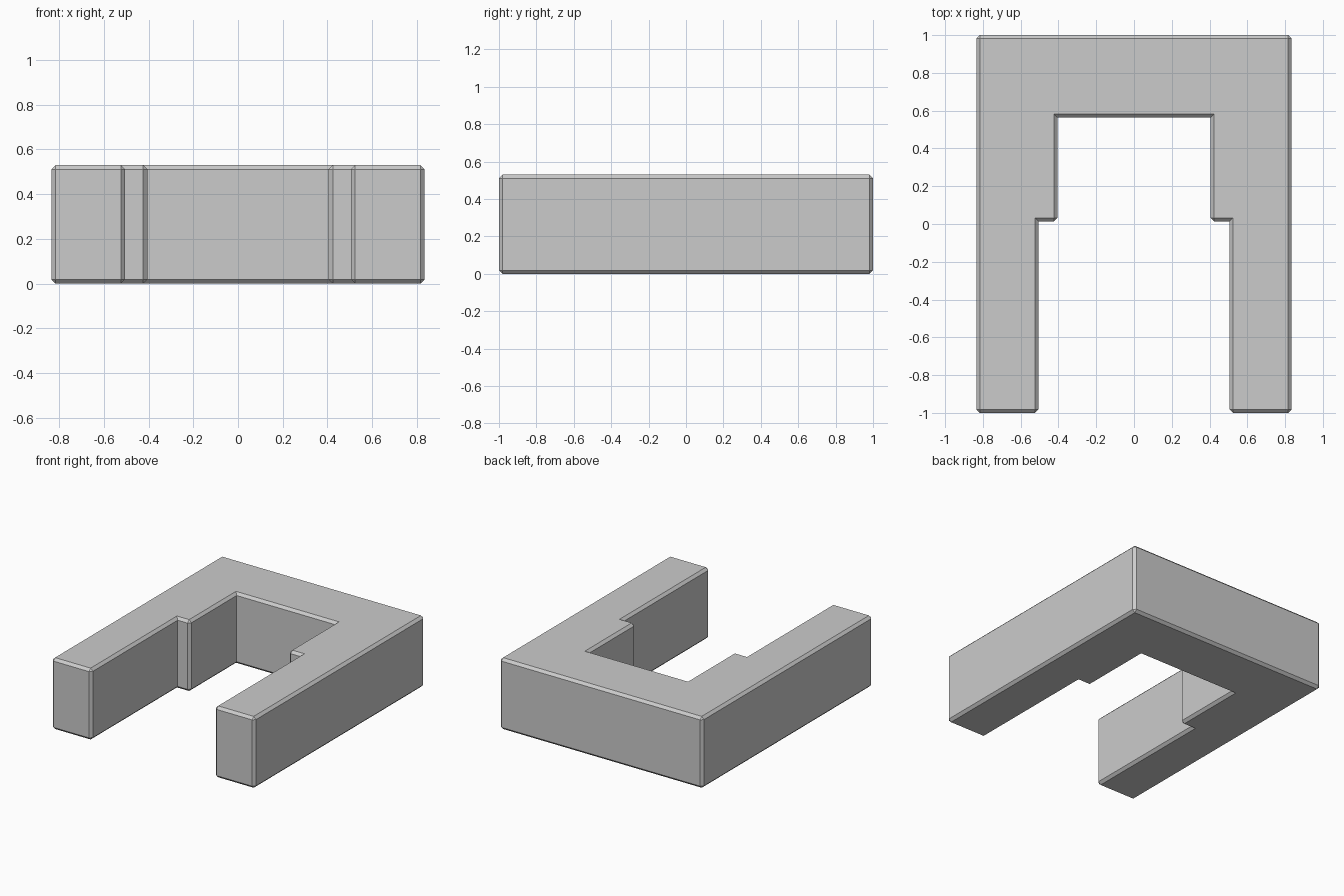
import bpy
import bmesh

if "Cube" in bpy.data.objects:
    bpy.data.objects.remove(bpy.data.objects["Cube"], do_unlink=True)

HEIGHT = 0.53
BEVEL = 0.019

# Plain grey material
grey = bpy.data.materials.new("plain_grey")
grey.use_nodes = True
colour = (0.6, 0.6, 0.6, 1)
grey.diffuse_color = colour
grey.node_tree.nodes["Principled BSDF"].inputs["Base Color"].default_value = colour

# Half of the plan outline, from the back around to the inside, then mirrored
half = [(0.835, 1), (0.835, -1), (0.505, -1), (0.505, 0.013), (0.405, 0.013), (0.405, 0.563)]
outline = half + [(-x, y) for x, y in reversed(half)]

# Extrude the stepped U-shaped plan upward
bm = bmesh.new()
base = bm.faces.new([bm.verts.new((x, y, 0)) for x, y in outline])
extruded = bmesh.ops.extrude_face_region(bm, geom=[base], use_keep_orig=True)
top_verts = [g for g in extruded["geom"] if isinstance(g, bmesh.types.BMVert)]
bmesh.ops.translate(bm, verts=top_verts, vec=(0, 0, HEIGHT))
bmesh.ops.recalc_face_normals(bm, faces=bm.faces)

# Chamfer every outward edge; the inner corners stay sharp
bm.normal_update()
outward = [e for e in bm.edges if e.is_convex]
bmesh.ops.bevel(bm, geom=outward, offset=BEVEL, offset_type='OFFSET',
                segments=1, profile=0.5, affect='EDGES', clamp_overlap=True)

mesh = bpy.data.meshes.new("stepped_u_block")
bm.to_mesh(mesh)
bm.free()
mesh.materials.append(grey)
block = bpy.data.objects.new("stepped_u_block", mesh)
bpy.context.collection.objects.link(block)
